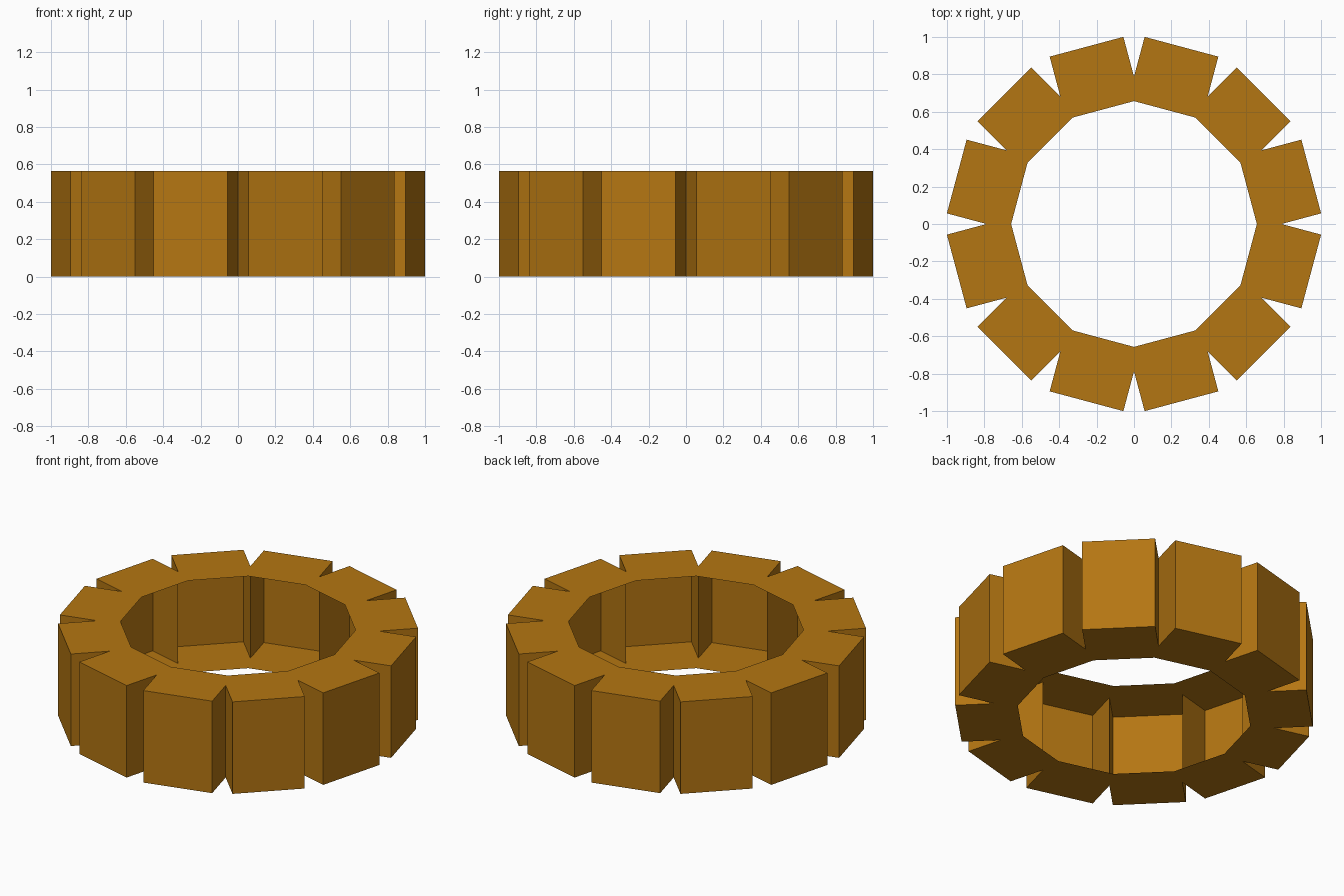
import bpy
import bmesh
from math import cos, sin, pi
from mathutils import Matrix, Vector

cube = bpy.data.objects.get("Cube")
if cube:
    bpy.data.objects.remove(cube, do_unlink=True)

BLOCKS = 12
HEIGHT = 0.565
HALF_WIDTH = 0.204      # half the width of a block
OUTER = 0.981           # distance from centre to a block's outer face
INNER = 0.657           # radius of the central hole's corners
step = 2 * pi / BLOCKS
notch = HALF_WIDTH / sin(step / 2)

# Ochre material
ochre = bpy.data.materials.new("ochre")
colour = (0.456, 0.181, 0.006, 1)
ochre.use_nodes = True
ochre.diffuse_color = colour
ochre.node_tree.nodes["Principled BSDF"].inputs["Base Color"].default_value = colour


def on_seam(radius, side):
    return Vector((radius * cos(step / 2), side * radius * sin(step / 2), 0))


# Outline of one block pointing along +x, from hole to outer face and back
outline = [on_seam(INNER, -1), on_seam(notch, -1),
           Vector((OUTER, -HALF_WIDTH, 0)), Vector((OUTER, HALF_WIDTH, 0)),
           on_seam(notch, 1), on_seam(INNER, 1)]

# Hollow ring of blocks: top, bottom and outer walls, open towards the hole
bm = bmesh.new()
for i in range(BLOCKS):
    turn = Matrix.Rotation((i + 0.5) * step, 3, "Z")
    low = [bm.verts.new(turn @ p) for p in outline]
    high = [bm.verts.new(turn @ p + Vector((0, 0, HEIGHT))) for p in outline]
    bm.faces.new(low[::-1])
    bm.faces.new(high)
    for a in range(1, 4):
        bm.faces.new((low[a], low[a + 1], high[a + 1], high[a]))
bmesh.ops.remove_doubles(bm, verts=bm.verts, dist=0.0001)

mesh = bpy.data.meshes.new("notched_ring")
bm.to_mesh(mesh)
bm.free()
mesh.materials.append(ochre)
ring = bpy.data.objects.new("notched_ring", mesh)
bpy.context.collection.objects.link(ring)
